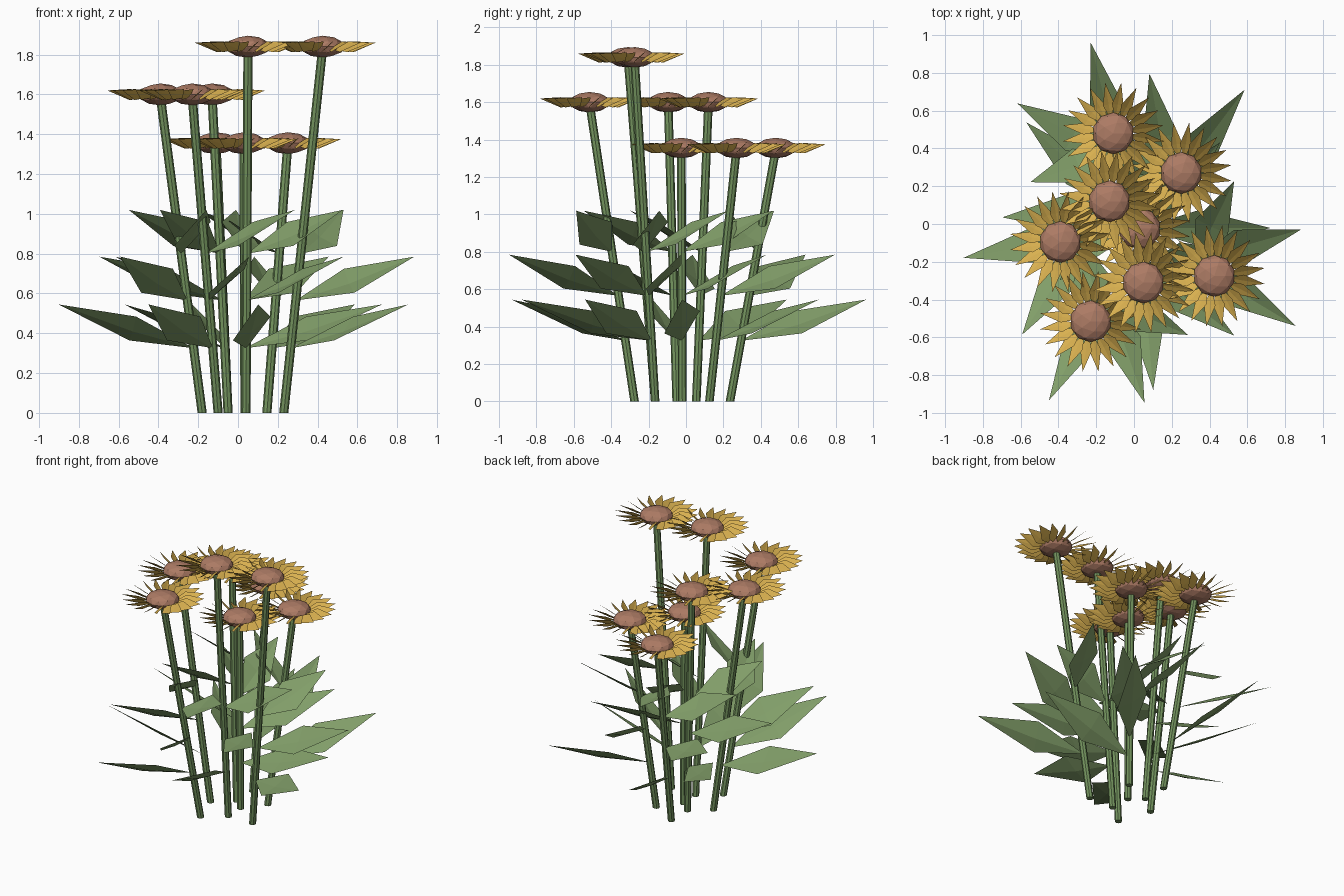
import bpy, bmesh, math
from mathutils import Vector, Matrix

cube = bpy.data.objects.get("Cube")
if cube:
    bpy.data.objects.remove(cube, do_unlink=True)


def material(name, rgb):
    m = bpy.data.materials.new(name)
    m.use_nodes = True
    m.diffuse_color = (*rgb, 1)
    m.node_tree.nodes["Principled BSDF"].inputs["Base Color"].default_value = (*rgb, 1)
    return m


STEM = material("stem green", (0.17, 0.29, 0.11))
LEAF = material("leaf green", (0.22, 0.34, 0.14))
PETAL = material("petal yellow", (0.70, 0.44, 0.08))
SEED = material("seed brown", (0.42, 0.20, 0.13))


def finish(bm, name, mat):
    mesh = bpy.data.meshes.new(name)
    bm.to_mesh(mesh)
    bm.free()
    mesh.materials.append(mat)
    obj = bpy.data.objects.new(name, mesh)
    bpy.context.collection.objects.link(obj)


def blade(bm, base, angle, length, rise, width, roll, sag, wide_at):
    """Pointed kite with a centre crease, rolled so its left edge sits high."""
    out = Vector((math.cos(angle), math.sin(angle), 0))
    left = Vector((-out.y, out.x, 0))
    up = Vector((0, 0, 1))
    tip = base + out * length + up * rise
    mid = base.lerp(tip, wide_at)
    side = left * width + up * roll
    b, r, t, l, c = [bm.verts.new(p) for p in
                     (base, mid - side, tip, mid + side, mid - up * sag)]
    for tri in ((b, r, c), (r, t, c), (t, l, c), (l, b, c)):
        bm.faces.new(tri)


def stem(foot, head):
    bm = bmesh.new()
    rings = [[bm.verts.new(p + Vector((math.cos(a), math.sin(a), 0)) * 0.023)
              for a in (math.tau * i / 8 for i in range(8))] for p in (foot, head)]
    low, high = rings
    for i in range(8):
        j = (i + 1) % 8
        bm.faces.new((low[i], low[j], high[j], high[i]))
    bm.faces.new(low[::-1])
    bm.faces.new(high)
    finish(bm, "stem", STEM)


def leaves(foot, head, azimuth):
    # base height, horizontal length, turn from the lowest leaf
    for z, length, turn in ((0.325, 0.69, 0), (0.565, 0.62, 47), (0.80, 0.49, 95)):
        bm = bmesh.new()
        base = foot.lerp(head, z / head.z)
        blade(bm, base, math.radians(azimuth + turn), length, 0.22,
              0.095, 0.06, 0.015, 0.45)
        finish(bm, "leaf", LEAF)


def flower(x, y, rim):
    bm = bmesh.new()
    count = 20
    for i in range(count):
        a = math.tau * (i + 0.5) / count
        base = Vector((x + 0.07 * math.cos(a), y + 0.07 * math.sin(a), rim - 0.035))
        blade(bm, base, a, 0.20, 0.035, 0.031, 0.027, 0.004, 0.42)
    finish(bm, "petals", PETAL)
    # domed seed head
    bm = bmesh.new()
    place = Matrix.Translation((x, y, rim - 0.02)) @ Matrix.Diagonal((0.11, 0.11, 0.055, 1))
    bmesh.ops.create_icosphere(bm, subdivisions=2, radius=1, matrix=place)
    finish(bm, "seed_head", SEED)


HIGH, MIDDLE, LOW = 1.86, 1.62, 1.375

# foot x, y; head x, y; rim height; direction of lowest leaf
plants = [
    (-0.05, 0.235, -0.11, 0.48, LOW, 104),
    (0.145, 0.125, 0.25, 0.27, LOW, 53),
    (0.035, -0.02, 0.03, -0.025, LOW, 0),
    (-0.05, 0.055, -0.13, 0.12, MIDDLE, 137),
    (-0.18, -0.05, -0.39, -0.095, MIDDLE, 190),
    (-0.10, -0.275, -0.23, -0.515, MIDDLE, 242),
    (0.04, -0.165, 0.05, -0.31, HIGH, -85),
    (0.23, -0.165, 0.425, -0.275, HIGH, -31),
]
for fx, fy, hx, hy, rim, azimuth in plants:
    foot = Vector((fx, fy, 0))
    head = Vector((hx, hy, rim - 0.03))
    stem(foot, head)
    leaves(foot, head, azimuth)
    flower(hx, hy, rim)
